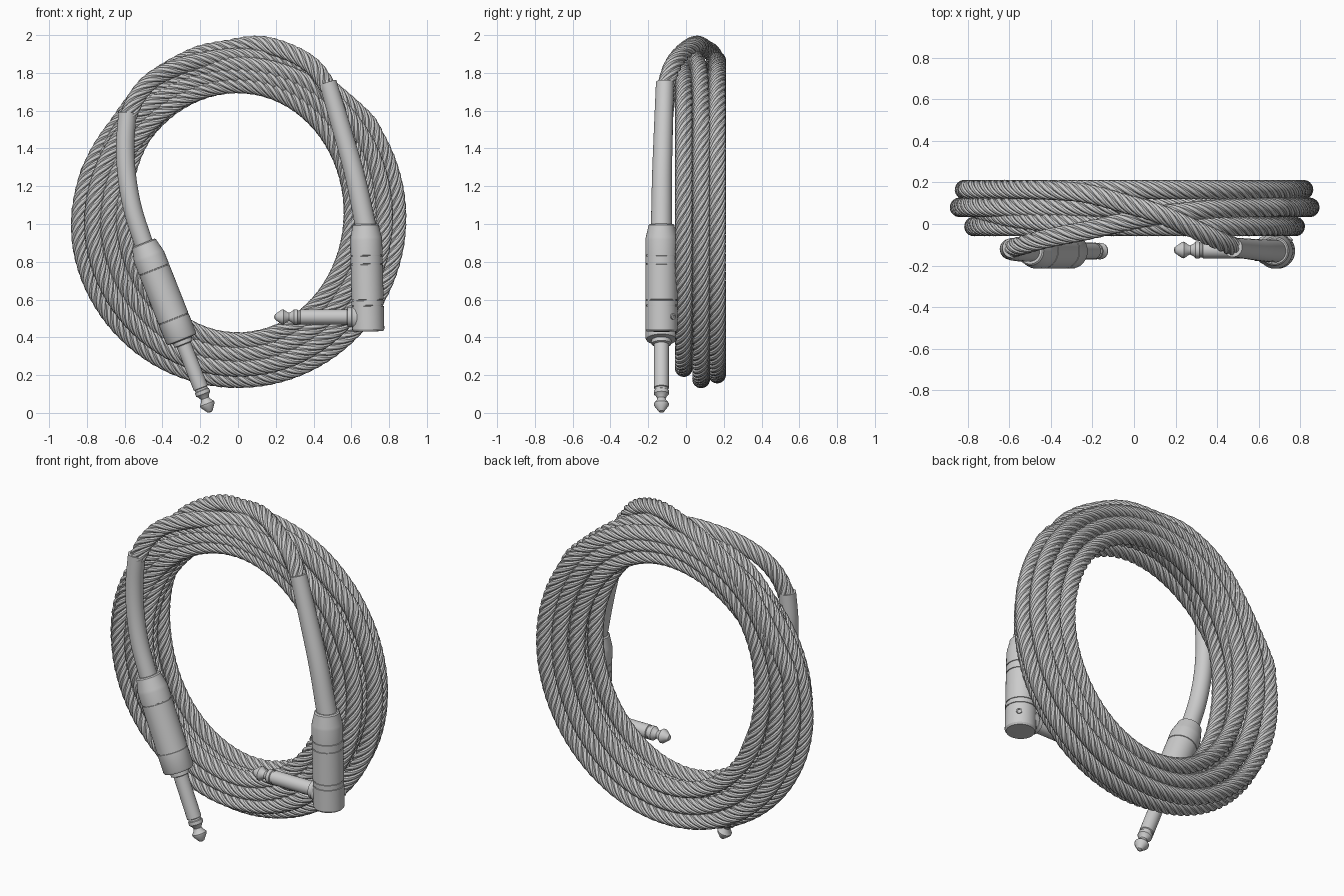
import bpy, math
from mathutils import Vector

old = bpy.data.objects.get("Cube")
if old:
    bpy.data.objects.remove(old, do_unlink=True)

grey = bpy.data.materials.new("plain grey")
grey.use_nodes = True
grey.diffuse_color = (0.6, 0.6, 0.6, 1)
grey.node_tree.nodes["Principled BSDF"].inputs["Base Color"].default_value = grey.diffuse_color


def build(name, rings, angle=30):
    """Skin a list of equal point rings into a closed tube."""
    n = len(rings[0])
    verts = [p for ring in rings for p in ring]
    faces = [(i * n + j, i * n + (j + 1) % n, (i + 1) * n + (j + 1) % n, (i + 1) * n + j)
             for i in range(len(rings) - 1) for j in range(n)]
    faces += [tuple(reversed(range(n))), tuple(range(len(verts) - n, len(verts)))]
    mesh = bpy.data.meshes.new(name)
    mesh.from_pydata(verts, [], faces)
    mesh.materials.append(grey)
    ob = bpy.data.objects.new(name, mesh)
    bpy.context.collection.objects.link(ob)
    bpy.ops.object.select_all(action='DESELECT')
    ob.select_set(True)
    bpy.context.view_layer.objects.active = ob
    bpy.ops.object.shade_smooth_by_angle(angle=math.radians(angle))
    return ob


def frame(t):
    t = t.normalized()
    n = Vector((0, 1, 0)).cross(t).normalized()
    return n, t.cross(n)


def smooth_path(pts, step):
    """Catmull-Rom through the points, resampled at an even step."""
    pts = [Vector(p) for p in pts]
    ext = [2 * pts[0] - pts[1]] + pts + [2 * pts[-1] - pts[-2]]
    dense = []
    for a, b, c, d in zip(ext, ext[1:], ext[2:], ext[3:]):
        for k in range(8):
            t = k / 8
            dense.append(0.5 * (2 * b + (c - a) * t + (2 * a - 5 * b + 4 * c - d) * t ** 2
                                + (3 * b - a - 3 * c + d) * t ** 3))
    dense.append(pts[-1])
    out, need = [dense[0]], step
    for p, q in zip(dense, dense[1:]):
        length = (q - p).length
        while length > 0 and need <= length:
            out.append(p.lerp(q, need / length))
            need += step
        need -= length
    return out + [pts[-1]] if (out[-1] - pts[-1]).length > step / 4 else out


def sweep(name, pts, step, section, angle=30):
    """section(s, u) gives (radius, angle) pairs at distance s, fraction u."""
    path = smooth_path(pts, step)
    rings, last = [], len(path) - 1
    for i, p in enumerate(path):
        n, b = frame(path[min(i + 1, last)] - path[max(i - 1, 0)])
        rings.append([p + (n * math.cos(a) + b * math.sin(a)) * r
                      for r, a in section(i * step, i / last)])
    return build(name, rings, angle)


def lathe(name, profile, start, direction, sides=36):
    """Revolve (radius, distance) pairs about an axis."""
    start, axis = Vector(start), Vector(direction).normalized()
    n, b = frame(axis)
    rings = []
    for r, d in profile:
        r = max(r, 0.0005)
        rings.append([start + axis * d + (n * math.cos(a) + b * math.sin(a)) * r
                      for a in (math.tau * j / sides for j in range(sides))])
    return build(name, rings)


# Rope: seven twisted strands around the cable axis
STRANDS, PITCH = 7, 0.36
LOBE = (0.0385, 0.0455, 0.047, 0.0455)


def rope_section(s, u):
    count = STRANDS * len(LOBE)
    return [(LOBE[j % len(LOBE)], math.tau * (j / count + s / PITCH)) for j in range(count)]


# Coil lanes: (radius, depth) for each turn
lanes = [(0.845, 0.08), (0.745, 0.08), (0.775, -0.012), (0.69, -0.012), (0.605, -0.01),
         (0.645, 0.08), (0.605, 0.16), (0.715, 0.165), (0.815, 0.165)]


def coil_point(deg):
    u = deg / 360
    k = int(u)
    f = max(0, (u - k - 0.7) / 0.3)
    f = f * f * (3 - 2 * f)
    (r0, y0), (r1, y1) = lanes[k], lanes[min(k + 1, len(lanes) - 1)]
    r, y = r0 + (r1 - r0) * f, y0 + (y1 - y0) * f
    grow = r - 0.6
    a = math.radians(deg)
    return (r * math.sin(a), y, 1.06 - 0.12 * grow + (0.675 + 0.727 * grow) * math.cos(a))


lead_in = [(-0.585, -0.115, 1.56), (-0.53, -0.10, 1.68), (-0.42, -0.07, 1.785),
           (-0.22, -0.03, 1.86), (0.05, 0.03, 1.885), (0.35, 0.07, 1.81)]
lead_out = [(-0.5, 0.165, 1.71), (-0.25, 0.15, 1.88), (-0.05, 0.10, 1.93),
            (0.12, 0.05, 1.95), (0.28, -0.02, 1.905), (0.4, -0.075, 1.83), (0.48, -0.11, 1.72)]
coil = [coil_point(d) for d in range(50, 360 * len(lanes) - 60, 10)]
sweep("coiled_cable", lead_in + coil + lead_out, 0.018, rope_section, 22)


# Strain relief sleeves
def sleeve(name, pts, r0, r1):
    sweep(name, pts, 0.03, lambda s, u: [(r0 + (r1 - r0) * u, math.tau * j / 28) for j in range(28)])


sleeve("left_hand_sleeve", [(-0.585, -0.115, 1.59), (-0.597, -0.12, 1.42), (-0.588, -0.125, 1.25),
                            (-0.555, -0.13, 1.07), (-0.49, -0.13, 0.87)], 0.048, 0.05)
sleeve("right_hand_sleeve", [(0.475, -0.112, 1.75), (0.55, -0.12, 1.5),
                             (0.62, -0.127, 1.25), (0.68, -0.13, 0.97)], 0.047, 0.056)


# Plug profiles
def groove(r, d):
    return [(r, d), (r - 0.004, d + 0.001), (r - 0.004, d + 0.005), (r, d + 0.006)]


def pin(d):
    """Contact shaft with insulating ring, neck and pointed tip."""
    return [(0.052, d), (0.052, d + 0.02), (0.04, d + 0.025), (0.04, d + 0.27),
            (0.035, d + 0.273), (0.035, d + 0.283), (0.04, d + 0.286), (0.04, d + 0.305),
            (0.03, d + 0.315), (0.022, d + 0.33), (0.024, d + 0.338), (0.04, d + 0.36),
            (0.039, d + 0.37), (0.014, d + 0.405), (0, d + 0.41)]


shoulder = [(0, 0), (0.062, 0), (0.069, 0.006), (0.071, 0.02), (0.083, 0.07), (0.085, 0.085)]

# Straight plug
lathe("straight_plug", shoulder + groove(0.085, 0.15) + groove(0.085, 0.43)
      + [(0.085, 0.54), (0.08, 0.55)] + pin(0.555), (-0.5, -0.13, 0.9), (0.367, 0, -0.93))

# Angled plug: body, side boss with pin, and fixing screw
body = list(shoulder)
for d in (0.165, 0.21, 0.4, 0.43):
    body += groove(0.085, d)
lathe("angled_plug_body", body + [(0.085, 0.558), (0.078, 0.569), (0, 0.57)],
      (0.676, -0.13, 1.0), (0.014, 0, -0.57))
lathe("angled_plug_pin", [(0, 0), (0.068, 0), (0.068, 0.045), (0.058, 0.062)] + pin(0.064),
      (0.665, -0.125, 0.508), (-1, 0, 0))
lathe("angled_plug_screw", [(0, 0), (0.016, 0), (0.016, 0.014), (0.009, 0.014), (0.008, 0.01), (0, 0.01)],
      (0.744, -0.075, 0.51), (0.7, 0.7, 0), 16)
